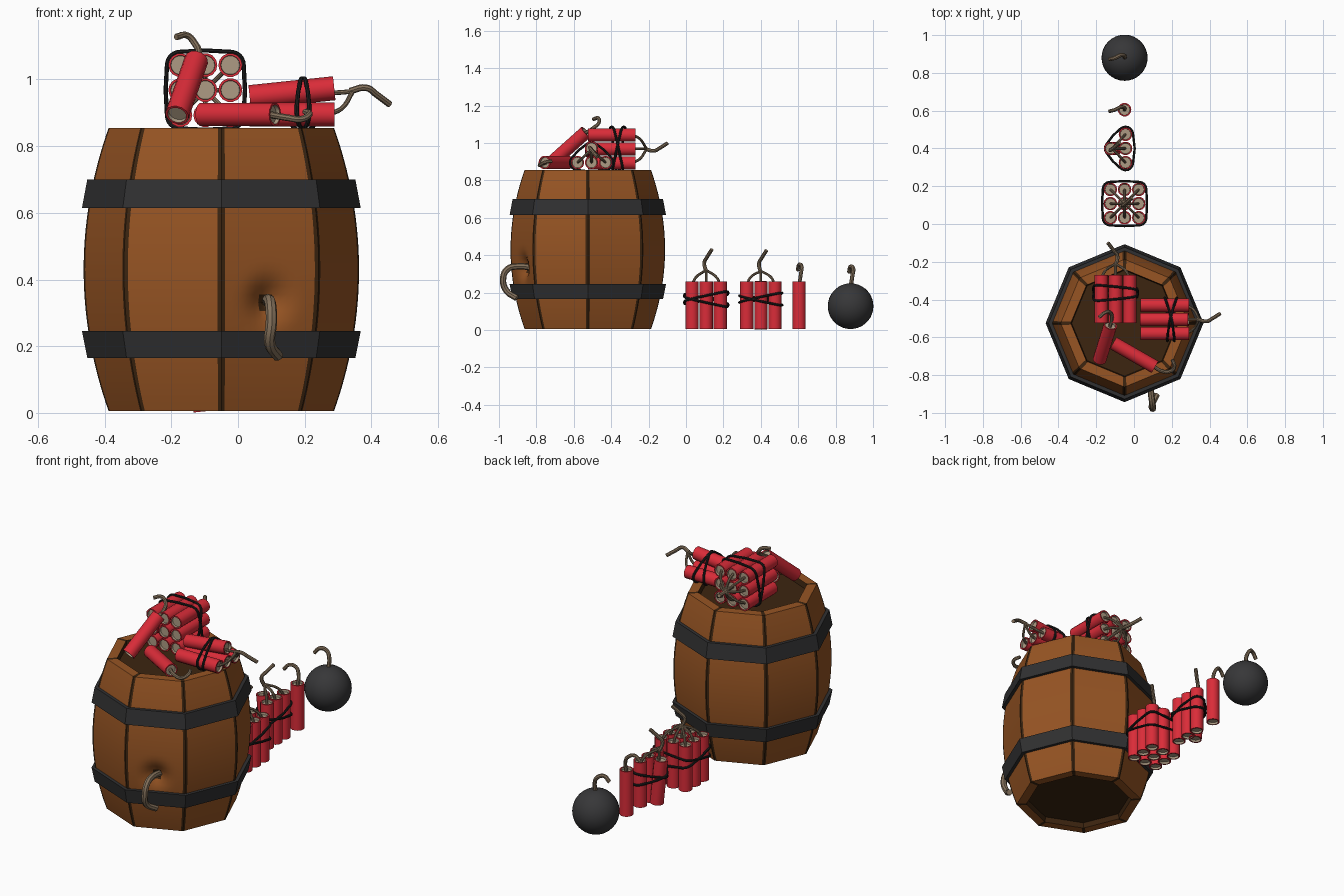
import bpy, bmesh, math
from mathutils import Vector, Matrix

if "Cube" in bpy.data.objects:
    bpy.data.objects.remove(bpy.data.objects["Cube"])

def mat(name, r, g, b):
    m = bpy.data.materials.new(name)
    m.diffuse_color = (r, g, b, 1)
    m.use_nodes = True
    m.node_tree.nodes["Principled BSDF"].inputs["Base Color"].default_value = m.diffuse_color
    return m

WOOD = mat("barrel wood", .31, .09, .017)
DARK = mat("dark wood", .045, .018, .005)
IRON = mat("iron bands", .03, .03, .031)
BLACK = mat("bomb black", .038, .038, .04)
RED = mat("dynamite red", .70, .025, .04)
TAN = mat("dynamite filling", .42, .33, .23)
FUSE = mat("fuse cord", .23, .165, .105)
STRING = mat("binding string", .014, .014, .014)

def mesh_object(name, bm, mats, M=Matrix()):
    bmesh.ops.remove_doubles(bm, verts=bm.verts, dist=1e-5)
    bmesh.ops.recalc_face_normals(bm, faces=bm.faces)
    me = bpy.data.meshes.new(name)
    bm.to_mesh(me)
    bm.free()
    for m in mats:
        me.materials.append(m)
    ob = bpy.data.objects.new(name, me)
    ob.matrix_world = M
    bpy.context.collection.objects.link(ob)
    return ob

def lathe(profile, sides, closed=False):
    bm = bmesh.new()
    rings = [[bm.verts.new((r * math.cos(2 * math.pi * i / sides),
                            r * math.sin(2 * math.pi * i / sides), z))
              for i in range(sides)] for r, z in profile]
    n = len(rings)
    for k in range(n if closed else n - 1):
        a, b = rings[k], rings[(k + 1) % n]
        for i in range(sides):
            j = (i + 1) % sides
            bm.faces.new((a[i], a[j], b[j], b[i]))
    return bm

def tube(name, pts, radius, material, M=Matrix(), closed=False, res=5):
    cu = bpy.data.curves.new(name, 'CURVE')
    cu.dimensions = '3D'
    cu.bevel_depth = radius
    cu.bevel_resolution = 2
    cu.resolution_u = res
    cu.use_fill_caps = not closed
    sp = cu.splines.new('BEZIER')
    sp.bezier_points.add(len(pts) - 1)
    for p, co in zip(sp.bezier_points, pts):
        p.co = co
        p.handle_left_type = p.handle_right_type = 'AUTO'
    sp.use_cyclic_u = closed
    cu.materials.append(material)
    ob = bpy.data.objects.new(name, cu)
    ob.matrix_world = M
    bpy.context.collection.objects.link(ob)

def frame(origin, z, x):
    z = Vector(z).normalized()
    x = Vector(x)
    x = (x - z * x.dot(z)).normalized()
    y = z.cross(x)
    M = Matrix((x, y, z)).transposed().to_4x4()
    M.translation = origin
    return M

# ---- barrel: eight staves with dark seams, recessed lids and a fuse hole
CX, CY = -.05, -.525
B = Matrix.Translation((CX, CY, 0))

def body_r(z):
    return .338 + .075 * (1 - ((z - .43) / .425) ** 2)

ROWS = 34
body = [(body_r(z), z) for z in (.005 + .85 * i / ROWS for i in range(ROWS + 1))]
profile = [(0, .035), (.28, .035), (.285, .005)] + body + [(.285, .855), (.28, .825), (0, .825)]
na = math.radians(-67.5)                       # direction of the front stave with the hole
nrm = Vector((math.cos(na), math.sin(na), 0))
hole = nrm * (body_r(.335) * math.cos(math.pi / 8)) + Vector((0, 0, .335))
bm = bmesh.new()
for s in range(8):
    a0, a1 = (Vector((math.cos(a), math.sin(a), 0)) for a in (s * math.pi / 4, (s + 1) * math.pi / 4))
    mid = 14 if s == 6 else 2
    fr = [0] + [.04 + .92 * i / mid for i in range(mid + 1)] + [1]
    grid = []
    for k, (r, z) in enumerate(profile):
        row = []
        for f in fr:
            p = a0.lerp(a1, f) * r + Vector((0, 0, z))
            if s == 6 and 3 < k < len(profile) - 4:
                p -= nrm * .06 * max(0, 1 - (p - hole).length / .11) ** 2
            row.append(bm.verts.new(p))
        grid.append(row)
    for k in range(len(grid) - 1):
        for i in range(len(fr) - 1):
            f = bm.faces.new((grid[k][i], grid[k][i + 1], grid[k + 1][i + 1], grid[k + 1][i]))
            lid = k < 2 or k >= len(grid) - 3
            seam = i in (0, len(fr) - 2)
            in_hole = s == 6 and not lid and (f.calc_center_median() - hole).length < .058 \
                and (f.calc_center_median() - hole).dot(nrm) < -.033
            f.material_index = int(lid or seam or in_hole)
mesh_object("barrel", bm, [WOOD, DARK], B)

# iron hoops
for name, zs in (("lower_hoop", ((.165, .402), (.245, .418))), ("upper_hoop", ((.615, .418), (.70, .402)))):
    (z0, r0), (z1, r1) = zs
    mesh_object(name, lathe([(r0, z0), (r1, z1), (r1 - .04, z1), (r0 - .04, z0)], 8, True), [IRON], B)

tube("barrel_fuse", [(.09, -.83, .335), (.09, -.89, .34), (.098, -.955, .325), (.10, -.978, .27),
                     (.095, -.96, .21), (.12, -.905, .17)], .017, FUSE)

# ---- dynamite
R, L, P = .036, .255, .075
CURL = [(0, 0, -.02), (0, .01, .045), (-.02, .014, .08), (-.05, 0, .09), (-.08, -.008, .06)]

def stick(name, M):
    d = .012
    bm = lathe([(0, d), (.028, d), (.029, 0), (R, 0), (R, L), (.029, L), (.028, L - d), (0, L - d)], 14)
    for f in bm.faces:
        c = f.calc_center_median()
        f.material_index = int(math.hypot(c.x, c.y) < .0285)
    mesh_object(name, bm, [RED, TAN], M)

def single(name, M):
    stick(name, M)
    tube(name + "_fuse", [(x, y, z + L) for x, y, z in CURL], .01, FUSE, M)

def hull(centers, r):
    # rounded outline around a counter-clockwise set of corner sticks
    pts, n = [], len(centers)
    for i in range(n):
        c, a, b = (Vector(centers[j % n]) for j in (i, i - 1, i + 1))
        e0, e1 = c - a, b - c
        t0 = math.atan2(-e0.x, e0.y)
        turn = (math.atan2(-e1.x, e1.y) - t0) % (2 * math.pi)
        for k in range(4):
            t = t0 + turn * k / 3
            pts.append((c.x + r * math.cos(t), c.y + r * math.sin(t)))
    return pts

def bundle(name, M, centers, corners, knot, lean=None):
    for i, (x, y) in enumerate(centers):
        S = Matrix.Translation((x, y, 0))
        if i == lean:
            S = Matrix.Translation((x + .013, y, 0)) @ Matrix.Rotation(math.radians(-6), 4, 'Y')
        stick(f"{name}_stick_{i + 1}", M @ S)
        mx, my = x + (knot[0] - x) * .25, y + (knot[1] - y) * .25
        tube(f"{name}_short_fuse_{i + 1}", [(x, y, L - .02), (mx, my, L + .02), knot], .007, FUSE, M)
    k = Vector(knot)
    tail = [(0, 0, -.01), (-.01, -.01, .04), (.01, .005, .07), (.04, .03, .11)]
    tube(name + "_main_fuse", [k + Vector(t) for t in tail], .01, FUSE, M)
    for j, s in enumerate((-1, 1)):
        loop = [(x, y, .16 + s * (.22 * y + .004) + .1 * s * (x + .03)) for x, y in hull(corners, R + .004)]
        tube(f"{name}_string_{j + 1}", loop, .0065, STRING, M, True, 2)

NINE = [(x * P, y * P) for x in (-1, 0, 1) for y in (-1, 0, 1)]
NINE_C = [(-P, -P), (P, -P), (P, P), (-P, P)]
FOUR = [(0, -P), (0, 0), (0, P), (-.065, 0)]
FOUR_C = [(0, -P), (0, P), (-.068, 0)]
KN, KF = (0, 0, .315), (-.07, 0, .31)

# standing row behind the barrel
bundle("standing_large_bundle", Matrix.Translation((-.05, .108, .005)), NINE, NINE_C, KN)
bundle("standing_small_bundle", Matrix.Translation((-.045, .4, .005)), FOUR, FOUR_C, KF, 3)
single("standing_dynamite", Matrix.Translation((-.05, .605, .005)))

# pile lying on the barrel
bundle("lying_large_bundle", frame((-.098, -.525, .968), (0, 1, 0), (-1, 0, 0)), NINE, NINE_C, KN)
bundle("lying_small_bundle", frame((.035, -.505, .895), (1, 0, 0), (0, 0, -1)), FOUR, FOUR_C, KF, 3)
single("flat_dynamite", frame((-.11, -.63, .895), (.87, -.5, 0), (-.5, -.87, 0)))
single("leaning_dynamite", frame((-.183, -.72, .893), (.058, .185, .165), (1, 0, -.3)))

# ---- round bomb
bm = bmesh.new()
bmesh.ops.create_uvsphere(bm, u_segments=32, v_segments=18, radius=.122)
BM = Matrix.Translation((-.05, .88, .127))
mesh_object("round_bomb", bm, [BLACK], BM)
tube("round_bomb_fuse", [(x, y, z + .122) for x, y, z in CURL], .011, FUSE, BM)

# convert cords to meshes and smooth the round parts
bpy.ops.object.select_all(action='SELECT')
bpy.context.view_layer.objects.active = bpy.data.objects["barrel"]
bpy.ops.object.convert(target='MESH')
bpy.ops.object.shade_smooth_by_angle(angle=math.radians(35))
